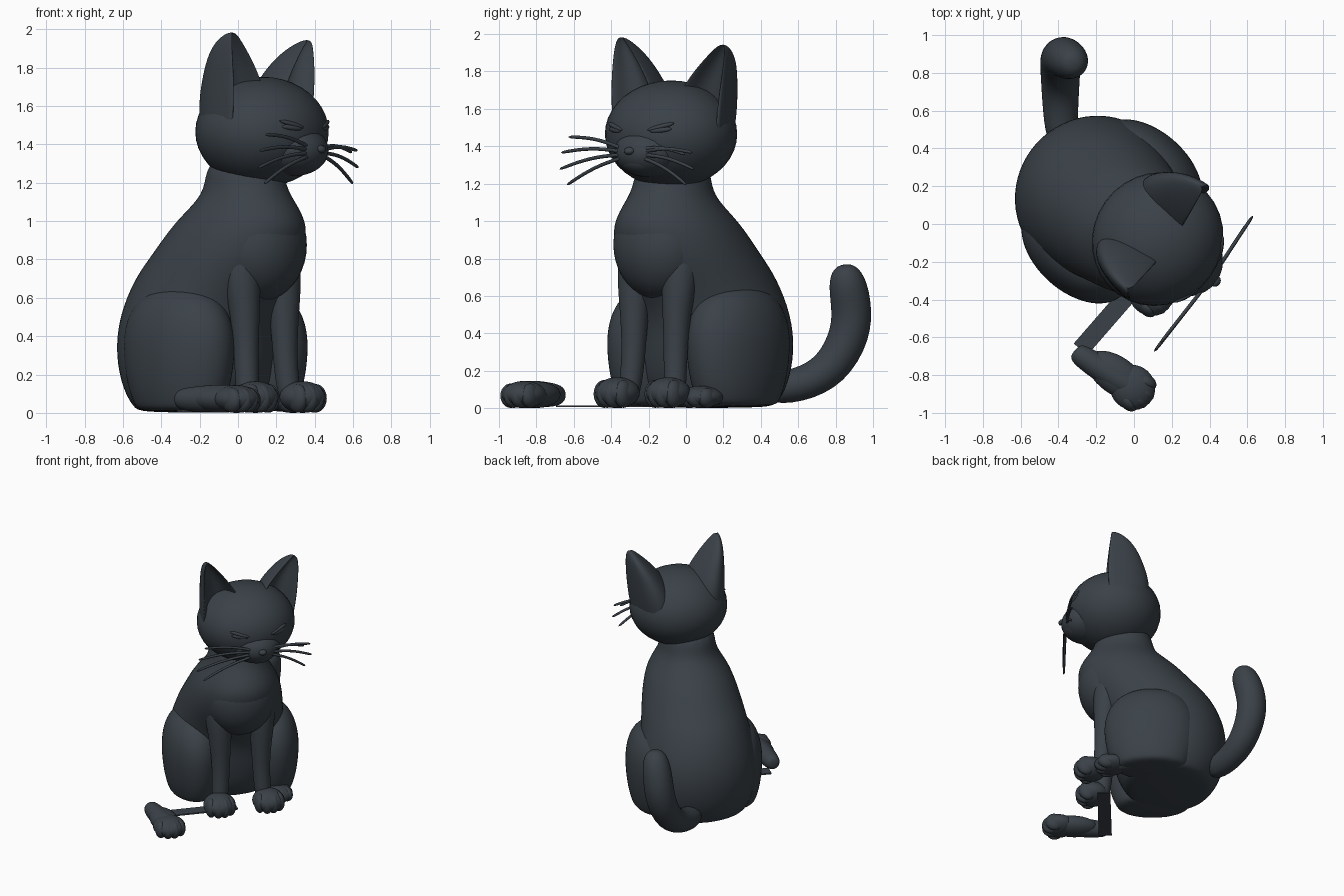
import bpy, bmesh, math
from mathutils import Vector, Matrix, Euler

cube = bpy.data.objects.get("Cube")
if cube:
    bpy.data.objects.remove(cube)

COLOUR = (0.042, 0.053, 0.064, 1)
charcoal = bpy.data.materials.new("charcoal")
charcoal.use_nodes = True
charcoal.diffuse_color = COLOUR
charcoal.node_tree.nodes["Principled BSDF"].inputs["Base Color"].default_value = COLOUR

# Body and head each look along their own local x; local y is the left side
BODY = Matrix.Translation((-0.02, -0.02, 0)) @ Matrix.Rotation(math.radians(-42), 4, 'Z')
HEAD = Matrix.Translation((0.125, -0.08, 0)) @ Matrix.Rotation(math.radians(-36), 4, 'Z')
WORLD = Matrix.Identity(4)


def finish(name, bm, frame, levels=0):
    bmesh.ops.recalc_face_normals(bm, faces=bm.faces)
    for f in bm.faces:
        f.smooth = True
    mesh = bpy.data.meshes.new(name)
    bm.to_mesh(mesh)
    bm.free()
    mesh.materials.append(charcoal)
    ob = bpy.data.objects.new(name, mesh)
    bpy.context.collection.objects.link(ob)
    ob.matrix_world = frame
    if levels:
        sub = ob.modifiers.new("smooth", 'SUBSURF')
        sub.levels = sub.render_levels = levels
    return ob


def loft(name, rings, frame, levels=2):
    """Skin a list of point rings and close both ends."""
    bm = bmesh.new()
    loops = [[bm.verts.new(p) for p in ring] for ring in rings]
    n = len(loops[0])
    for a, b in zip(loops, loops[1:]):
        for i in range(n):
            bm.faces.new((a[i], a[(i + 1) % n], b[(i + 1) % n], b[i]))
    bm.faces.new(loops[0])
    bm.faces.new(loops[-1])
    return finish(name, bm, frame, levels)


def oval(c, u, v, n=16):
    c, grow = Vector(c), 1.026
    return [c + grow * (u * math.cos(t) + v * math.sin(t))
            for t in (2 * math.pi * i / n for i in range(n))]


def tube(name, path, frame, ref=(1, 0, 0), n=12, levels=2):
    """Tapered tube along (x, y, z, radius) points."""
    pts = [Vector(p[:3]) for p in path]
    rings = []
    for i, p in enumerate(path):
        t = (pts[min(i + 1, len(pts) - 1)] - pts[max(i - 1, 0)]).normalized()
        r = Vector(ref)
        u = (r - t * r.dot(t)).normalized()
        rings.append(oval(pts[i], u * p[3], t.cross(u) * p[3], n))
    return loft(name, rings, frame, levels)


def blobs(name, items, frame):
    """Overlapping ellipsoids given as centre, radii and rotation."""
    bm = bmesh.new()
    for centre, radii, rot in items:
        m = Matrix.LocRotScale(Vector(centre), Euler(rot), Vector(radii))
        bmesh.ops.create_uvsphere(bm, u_segments=32, v_segments=20, radius=1, matrix=m)
    return finish(name, bm, frame)


def paw(name, x, y, frame, h=0.165):
    items = [((x - 0.01, y, h * 0.5), (0.122, 0.118, h * 0.5), (0, 0, 0))]
    for k in (-1.5, -0.5, 0.5, 1.5):
        items.append(((x + 0.05 - 0.014 * k * k, y + 0.046 * k, h * 0.46),
                      (0.064, 0.042, h * 0.45), (0, 0, 0.12 * k)))
    blobs(name, items, frame)


# Torso: height, centre, half depth, half width
X, Y = Vector((1, 0, 0)), Vector((0, 1, 0))
torso = [(0, -.25, .28, .33), (.03, -.25, .32, .36), (.12, -.25, .38, .41),
         (.3, -.255, .42, .44), (.5, -.245, .42, .42), (.7, -.135, .445, .38),
         (.8, -.06, .43, .36), (.9, 0, .405, .335), (1, .05, .365, .3),
         (1.1, .08, .275, .235), (1.18, .08, .215, .2), (1.35, .07, .19, .19)]
loft("torso", [oval((c, 0, z), X * a, Y * b) for z, c, a, b in torso], BODY)
blobs("chest", [((.175, 0, .875), (.235, .265, .295), (0, 0, 0))], BODY)

# Thighs, forelegs and front paws
thigh = [(.005, .7), (.04, .8), (.15, .93), (.3, 1), (.42, .99), (.52, .89),
         (.6, .7), (.645, .42), (.658, .12)]
for side, s in (("left", 1), ("right", -1)):
    loft(side + "_thigh", [oval((-.13, s * .285, z), X * .34 * k, Y * .215 * k)
                           for z, k in thigh], BODY)
    tube(side + "_foreleg", [(.15, s * .13, 1, .06), (.17, s * .155, .85, .115),
                             (.2, s * .16, .68, .098), (.215, s * .152, .5, .076),
                             (.22, s * .15, .3, .064), (.235, s * .16, .12, .062),
                             (.25, s * .17, .04, .05)], BODY)
    paw(side + "_front_paw", .325, s * .183, BODY)

# Hind feet: the left is tucked under the thigh, the right is set apart
tube("left_hind_foot", [(-.08, .31, .06, .03), (-.05, .31, .06, .05),
                        (.08, .3, .06, .055), (.2, .29, .06, .055), (.24, .29, .06, .03)],
     BODY, (0, 1, 0))
paw("left_hind_paw", .17, .28, BODY, .12)
tube("right_hind_foot", [(.215, -.68, .07, .03), (.235, -.68, .07, .058),
                         (.34, -.665, .072, .068), (.47, -.64, .075, .075),
                         (.58, -.62, .075, .07), (.62, -.62, .075, .03)], BODY, (0, 1, 0))
blobs("right_hind_instep", [((.47, -.63, .072), (.18, .1, .071), (0, 0, .12))], BODY)
paw("right_hind_paw", .585, -.62, BODY, .145)

# Flat strip joining the set-apart foot to the base
bm = bmesh.new()
bmesh.ops.create_cube(bm, size=1, matrix=Matrix.LocRotScale(
    Vector((-.08, -.43, .01)), Euler((0, 0, math.radians(49))), Vector((.62, .095, .01))))
strip = finish("foot_strip", bm, WORLD)
for f in strip.data.polygons:
    f.use_smooth = False

# Tail
tube("tail", [(-.38, .4, .1, .08), (-.39, .6, .115, .095), (-.39, .78, .2, .105),
              (-.39, .885, .4, .112), (-.37, .885, .55, .11), (-.34, .865, .66, .104),
              (-.32, .85, .73, .08), (-.315, .845, .768, .035)], WORLD)

# Head with muzzle and nose
blobs("head", [((0, 0, 1.465), (.342, .36, .287), (0, 0, 0))], HEAD)
blobs("muzzle", [((.19, 0, 1.375), (.195, .19, .14), (0, .1, 0)),
                 ((.27, 0, 1.33), (.1, .12, .08), (0, 0, 0))], HEAD)
blobs("nose", [((.38, 0, 1.375), (.026, .03, .02), (0, .3, 0))], HEAD)

# Ears: crescent sections, hollow towards the front, the left a little lower
EARS = (HEAD @ Matrix.Translation((0, 0, 1.47))
        @ Matrix.Rotation(math.radians(-3.4), 4, 'X') @ Matrix.Translation((0, 0, -1.47)))
ear = [(1.4, .06, .18, .155, .3), (1.5, .08, .19, .165, .33), (1.62, .09, .205, .16, .34),
       (1.75, .085, .245, .125, .29), (1.86, .07, .29, .08, .215),
       (1.93, .055, .322, .042, .125), (1.965, .045, .335, .014, .04)]
for side, s in (("left", 1), ("right", -1)):
    rings = []
    for z, c, y, w, d in ear:
        outer = [math.pi * k / 10 for k in range(11)]
        ring = [(c - d * math.sin(a), s * (y + w * math.cos(a)), z) for a in outer]
        ring += [(c - d * .45 * math.sin(a), s * (y + w * .8 * math.cos(a)), z)
                 for a in reversed(outer[1:-1])]
        rings.append(ring)
    loft(side + "_ear", rings, EARS)

    # Narrow slanted eyes: two thin lids lying on the face
    blobs(side + "_eye", [((.3, s * .15, 1.505), (.014, .075, .013), (s * .25, 0, s * .42)),
                          ((.302, s * .15, 1.487), (.014, .06, .015), (s * .1, 0, s * .42))], HEAD)

    # Whiskers, fanned out and drooping
    reach = .4 if s > 0 else .5
    for i, (z, cut) in enumerate(((1.45 if s < 0 else 1.355, .06), (1.365, .01),
                                  (1.275, 0), (1.19, .05))):
        end, start = reach - cut, 1.385 - .015 * i
        path = []
        for k in range(6):
            t = k / 5
            path.append((.35 - .015 * t, s * (.06 + (end - .06) * t),
                         start + (z - start) * t + .02 * math.sin(math.pi * t),
                         .012 - .002 * t))
        tube(f"{side}_whisker_{i + 1}", path, HEAD, n=6, levels=1)
